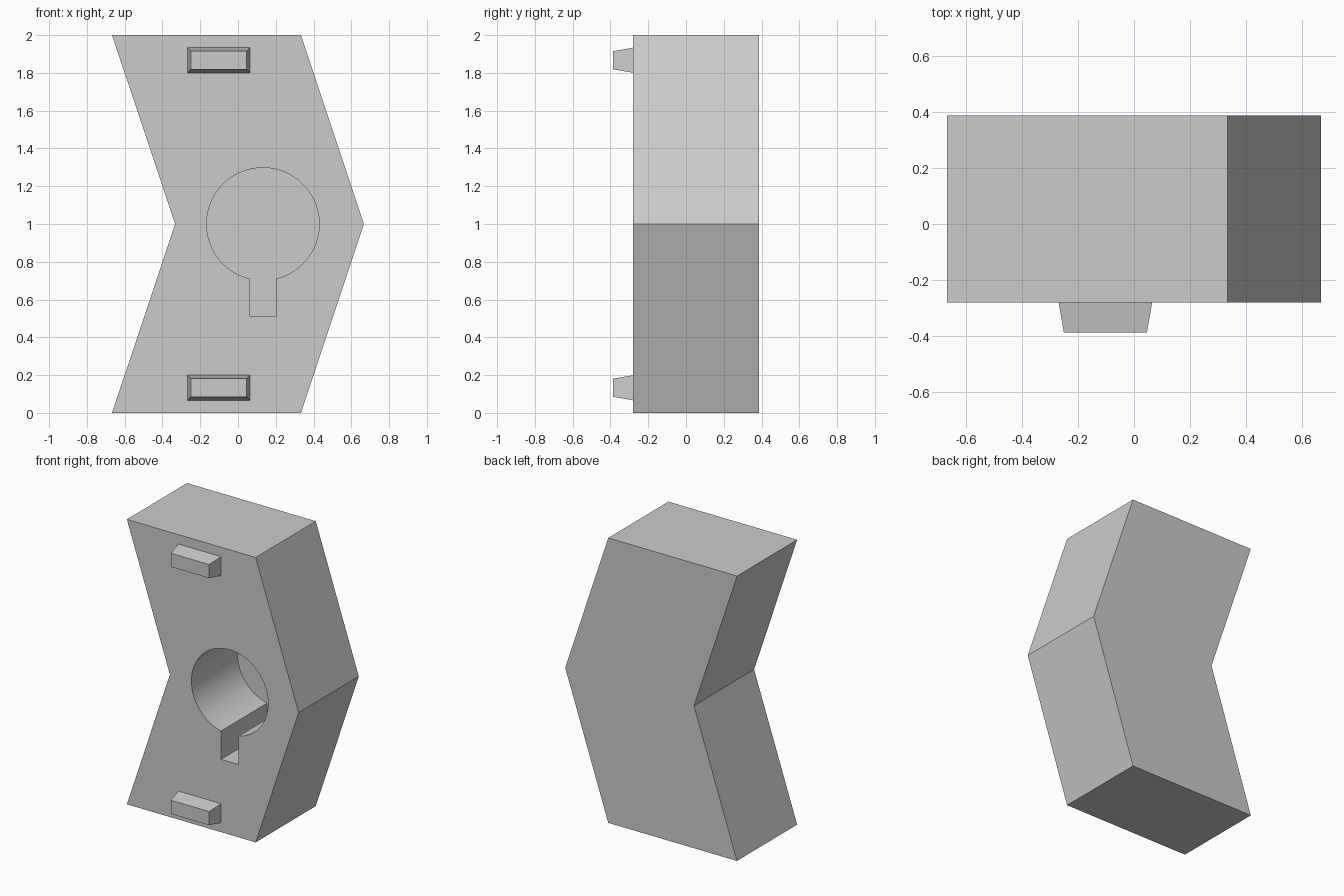
import bpy, bmesh
from math import sin, cos, asin, pi, radians

if "Cube" in bpy.data.objects:
    bpy.data.objects.remove(bpy.data.objects["Cube"], do_unlink=True)

FRONT, BACK, TIP = -0.28, 0.387, -0.387

grey = bpy.data.materials.new("light grey")
grey.use_nodes = True
colour = (0.6, 0.6, 0.6, 1)
grey.diffuse_color = colour
grey.node_tree.nodes["Principled BSDF"].inputs["Base Color"].default_value = colour


def loft(name, near, near_y, far, far_y):
    """Solid between two matching (x, z) outlines at two depths."""
    bm = bmesh.new()
    a = [bm.verts.new((x, near_y, z)) for x, z in near]
    b = [bm.verts.new((x, far_y, z)) for x, z in far]
    bm.faces.new(a)
    bm.faces.new(b[::-1])
    n = len(a)
    for i in range(n):
        j = (i + 1) % n
        bm.faces.new((a[j], a[i], b[i], b[j]))
    bmesh.ops.recalc_face_normals(bm, faces=bm.faces)
    mesh = bpy.data.meshes.new(name)
    bm.to_mesh(mesh)
    bm.free()
    mesh.materials.append(grey)
    ob = bpy.data.objects.new(name, mesh)
    bpy.context.collection.objects.link(ob)
    return ob


def rectangle(cx, cz, w, h):
    return [(cx + sx * w / 2, cz + sz * h / 2)
            for sx, sz in ((-1, -1), (1, -1), (1, 1), (-1, 1))]


# Chevron body
chevron = [(-0.667, 0), (0.333, 0), (0.667, 1), (0.333, 2), (-0.667, 2), (-0.333, 1)]
body = loft("chevron_body", chevron, FRONT, chevron, BACK)

# Blind keyhole pocket: round bore with a slot below it
cx, cz, r, half_slot, slot_bottom, depth = 0.132, 1.0, 0.298, 0.068, 0.511, 0.51
gap, steps = asin(half_slot / r), 64
keyhole = []
for i in range(steps + 1):
    a = -pi / 2 + gap + (2 * pi - 2 * gap) * i / steps
    keyhole.append((cx + r * cos(a), cz + r * sin(a)))
keyhole += [(cx - half_slot, slot_bottom), (cx + half_slot, slot_bottom)]
cutter = loft("keyhole_cutter", keyhole, FRONT - 0.2, keyhole, FRONT + depth)
cutter.hide_render = True

cut = body.modifiers.new("keyhole", "BOOLEAN")
cut.operation, cut.solver, cut.object = "DIFFERENCE", "EXACT", cutter
bpy.ops.object.select_all(action="DESELECT")
bpy.context.view_layer.objects.active = body
body.select_set(True)
bpy.ops.object.modifier_apply(modifier=cut.name)
bpy.ops.object.shade_smooth_by_angle(angle=radians(20))
bpy.data.objects.remove(cutter, do_unlink=True)

# Tapered pegs near both ends of the front
for name, z in (("lower_peg", 0.133), ("upper_peg", 1.867)):
    loft(name, rectangle(-0.102, z, 0.296, 0.096), TIP,
         rectangle(-0.102, z, 0.333, 0.133), FRONT)
